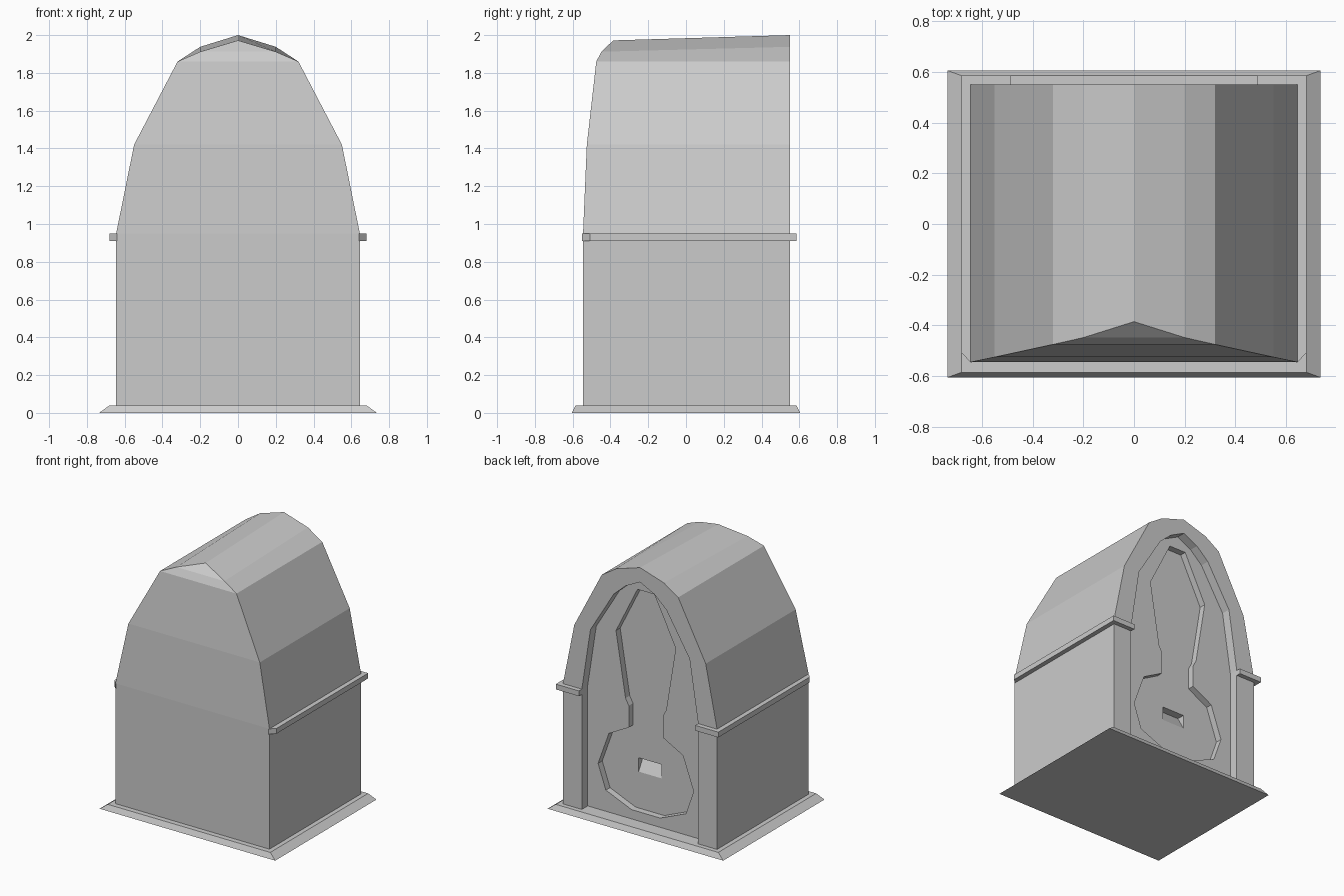
import bpy, bmesh

if "Cube" in bpy.data.objects:
    bpy.data.objects.remove(bpy.data.objects["Cube"])


def make_object(name, verts, faces):
    bm = bmesh.new()
    vs = [bm.verts.new(v) for v in verts]
    for f in faces:
        bm.faces.new([vs[i] for i in f])
    bmesh.ops.recalc_face_normals(bm, faces=bm.faces[:])
    mesh = bpy.data.meshes.new(name)
    bm.to_mesh(mesh)
    bm.free()
    obj = bpy.data.objects.new(name, mesh)
    bpy.context.collection.objects.link(obj)
    return obj


def loft(name, a, b):
    """Closed solid between two matching loops."""
    n = len(a)
    sides = [(i, (i + 1) % n, n + (i + 1) % n, n + i) for i in range(n)]
    return make_object(name, a + b, sides + [tuple(range(n)), tuple(range(n, 2 * n))])


def mirrored(half):
    """Full symmetric outline from its right half (skips points on the axis)."""
    return half + [(-x, z) for x, z in reversed(half) if x > 0]


def cut(target, cutter):
    mod = target.modifiers.new("cut", 'BOOLEAN')
    mod.operation = 'DIFFERENCE'
    mod.solver = 'EXACT'
    mod.object = cutter
    bpy.context.view_layer.objects.active = target
    bpy.ops.object.modifier_apply(modifier=mod.name)
    bpy.data.objects.remove(cutter)


def cut_outline(name, half, y0, y1):
    pts = mirrored(half)
    cut(body, loft(name, [(x, y0, z) for x, z in pts], [(x, y1, z) for x, z in pts]))


# Flared base slab
def rect(x, y, z):
    return [(-x, -y, z), (x, -y, z), (x, y, z), (-x, y, z)]


loft("base", rect(0.735, 0.605, 0), rect(0.68, 0.585, 0.04))

# Arched body: x, back z, front z, front y
rows = [(0.645, 0.04, 0.04, -0.545), (0.645, 0.95, 0.95, -0.545),
        (0.55, 1.42, 1.42, -0.525), (0.32, 1.86, 1.86, -0.475),
        (0.20, 1.938, 1.912, -0.448), (0.0, 2.0, 1.972, -0.385)]
full = rows + [(-x, a, b, y) for x, a, b, y in reversed(rows[:-1])]
n = len(full)
verts = [(x, y, zf) for x, zb, zf, y in full] + [(x, 0.55, zb) for x, zb, zf, y in full]
faces = [(i, (i + 1) % n, n + (i + 1) % n, n + i) for i in range(n)]
faces.append(tuple(range(n, 2 * n)))
faces += [(i, i + 1, n - 2 - i, n - 1 - i) for i in range(4)]
faces.append((4, 5, 6))
body = make_object("body", verts, faces)

# Arched niche in the back
cut_outline("niche_cutter", [(0.487, 0.0), (0.487, 0.95), (0.415, 1.42),
                             (0.22, 1.74), (0.12, 1.83), (0.0, 1.89)], 0.48, 0.7)

# Long-necked, round-bottomed inner recess
cut_outline("recess_cutter", [(0.12, 0.11), (0.335, 0.20), (0.40, 0.385), (0.31, 0.635),
                              (0.143, 0.725), (0.143, 0.89), (0.17, 0.94),
                              (0.25, 1.43), (0.07, 1.79)], 0.43, 0.6)

# Slot with a sloping floor
wedge = [(0.50, 0.385), (0.43, 0.385), (0.37, 0.49), (0.50, 0.49)]
cut(body, loft("slot_cutter", [(-0.095, y, z) for y, z in wedge],
               [(0.095, y, z) for y, z in wedge]))

# Trim rails along the sides, wrapping onto the back pillars
rail = [(0.64, -0.55), (0.68, -0.508), (0.68, 0.585), (0.487, 0.585),
        (0.487, 0.55), (0.64, 0.55)]
for side, label in ((1, "right"), (-1, "left")):
    loft("trim_" + label, [(side * x, y, 0.91) for x, y in rail],
         [(side * x, y, 0.95) for x, y in rail])
